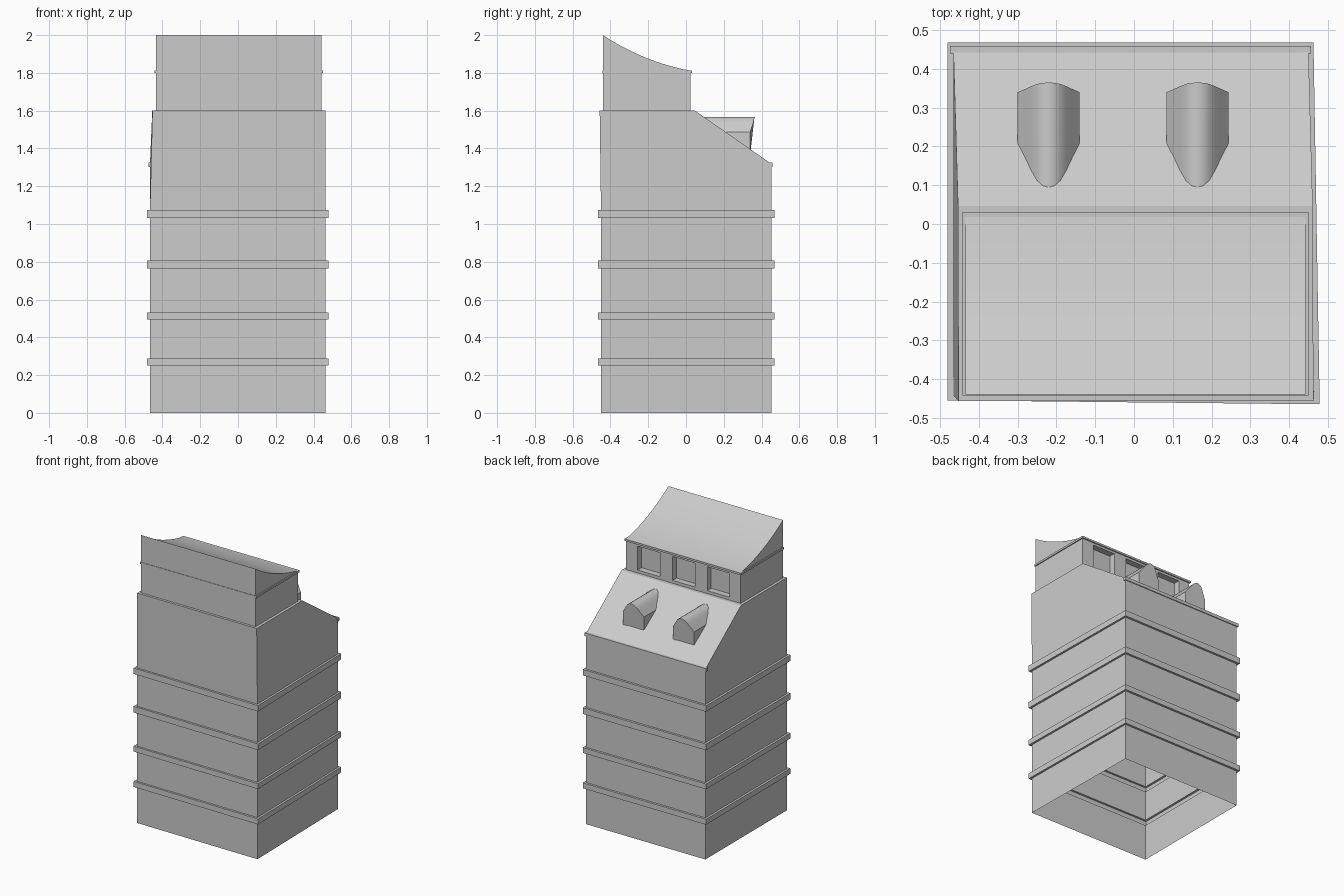
import bpy, bmesh
from math import radians

if "Cube" in bpy.data.objects:
    bpy.data.objects.remove(bpy.data.objects["Cube"])


def make(name, verts, faces):
    me = bpy.data.meshes.new(name)
    bm = bmesh.new()
    vs = [bm.verts.new(v) for v in verts]
    for f in faces:
        bm.faces.new([vs[i] for i in f])
    bmesh.ops.recalc_face_normals(bm, faces=bm.faces[:])
    bm.to_mesh(me)
    bm.free()
    ob = bpy.data.objects.new(name, me)
    bpy.context.collection.objects.link(ob)
    return ob


def box(name, x0, x1, y0, y1, z0, z1):
    v = [(x, y, z) for z in (z0, z1) for x, y in ((x0, y0), (x1, y0), (x1, y1), (x0, y1))]
    return make(name, v, [(3, 2, 1, 0), (4, 5, 6, 7)] +
                [(i, (i + 1) % 4, 4 + (i + 1) % 4, 4 + i) for i in range(4)])


def prism(name, a, b):
    """Solid between two matching outlines."""
    n = len(a)
    return make(name, a + b, [tuple(range(n)), tuple(range(2 * n - 1, n - 1, -1))] +
                [(i, (i + 1) % n, n + (i + 1) % n, n + i) for i in range(n)])


def smooth(ob, angle):
    bpy.ops.object.select_all(action='DESELECT')
    ob.select_set(True)
    bpy.context.view_layer.objects.active = ob
    bpy.ops.object.shade_smooth_by_angle(angle=radians(angle))


# Main body: open-bottomed shell, slightly skewed plan, four projecting string courses
wall = [(-0.466, -0.442), (0.464, -0.45), (0.450, 0.453), (-0.466, 0.453)]
ledge = [(-0.481, -0.455), (0.479, -0.465), (0.463, 0.468), (-0.481, 0.468)]
levels = [(wall, 0)]
for z0, z1 in ((0.25, 0.288), (0.495, 0.532), (0.765, 0.808), (1.032, 1.073)):
    levels += [(wall, z0), (ledge, z0), (ledge, z1), (wall, z1)]
verts = [(x, y, z) for ring, z in levels for x, y in ring]
faces = []
for r in range(len(levels) - 1):
    for i in range(4):
        j = (i + 1) % 4
        faces.append((4 * r + i, 4 * r + j, 4 * r + 4 + j, 4 * r + 4 + i))
t = len(verts)
b = t - 4
# Raked rear roof and flat terrace
verts += [(-0.453, -0.457, 1.6), (0.463, -0.457, 1.6), (0.461, 0.047, 1.6),
          (0.450, 0.453, 1.318), (-0.466, 0.453, 1.318), (-0.454, 0.047, 1.6)]
faces += [(b, b + 1, t + 1, t), (b + 1, b + 2, t + 3, t + 2, t + 1),
          (b + 2, b + 3, t + 4, t + 3), (b + 3, b, t, t + 5, t + 4),
          (t, t + 1, t + 2, t + 5), (t + 5, t + 2, t + 3, t + 4)]
make("building_body", verts, faces)

# Rear eave moulding
box("eave_moulding", -0.475, 0.456, 0.44, 0.459, 1.303, 1.325)

# Upper storey with swept concave roof
p0, p1, p2 = (0.023, 1.812), (-0.22, 1.856), (-0.44, 2.0)
side = [(-0.44, 1.598), (0.023, 1.598)]
for k in range(13):
    s = k / 12
    side.append(tuple((1 - s) ** 2 * a + 2 * s * (1 - s) * c + s * s * d
                      for a, c, d in zip(p0, p1, p2)))
upper = prism("upper_storey", [(-0.435, y, z) for y, z in side],
              [(0.443, y, z) for y, z in side])

# Recessed rear windows
for cx in (-0.265, 0.0, 0.268):
    cutter = box("window_cutter", cx - 0.086, cx + 0.086, -0.02, 0.1, 1.62, 1.785)
    cutter.hide_render = True
    mod = upper.modifiers.new("window", 'BOOLEAN')
    mod.operation = 'DIFFERENCE'
    mod.solver = 'EXACT'
    mod.object = cutter
    bpy.context.view_layer.objects.active = upper
    bpy.ops.object.modifier_apply(modifier=mod.name)
    bpy.data.objects.remove(cutter)
smooth(upper, 25)

# Thin moulding below the roof
box("roof_moulding", -0.442, 0.45, -0.443, 0.031, 1.80, 1.813)

# Round-topped dormers, their fronts leaning outward above the eaves
half = [(0.08, 1.37), (0.08, 1.488), (0.062, 1.512), (0.045, 1.537),
        (0.03, 1.555), (0.015, 1.564)]
outline = half + [(0, 1.567)] + [(-x, z) for x, z in reversed(half)]
for name, cx in (("dormer_left", -0.22), ("dormer_right", 0.164)):
    front = [(cx + x, 0.34 + 0.025 * max(0, z - 1.488) / 0.079, z) for x, z in outline]
    back = [(cx + x, 0.08, z) for x, z in outline]
    smooth(prism(name, back, front), 33)
